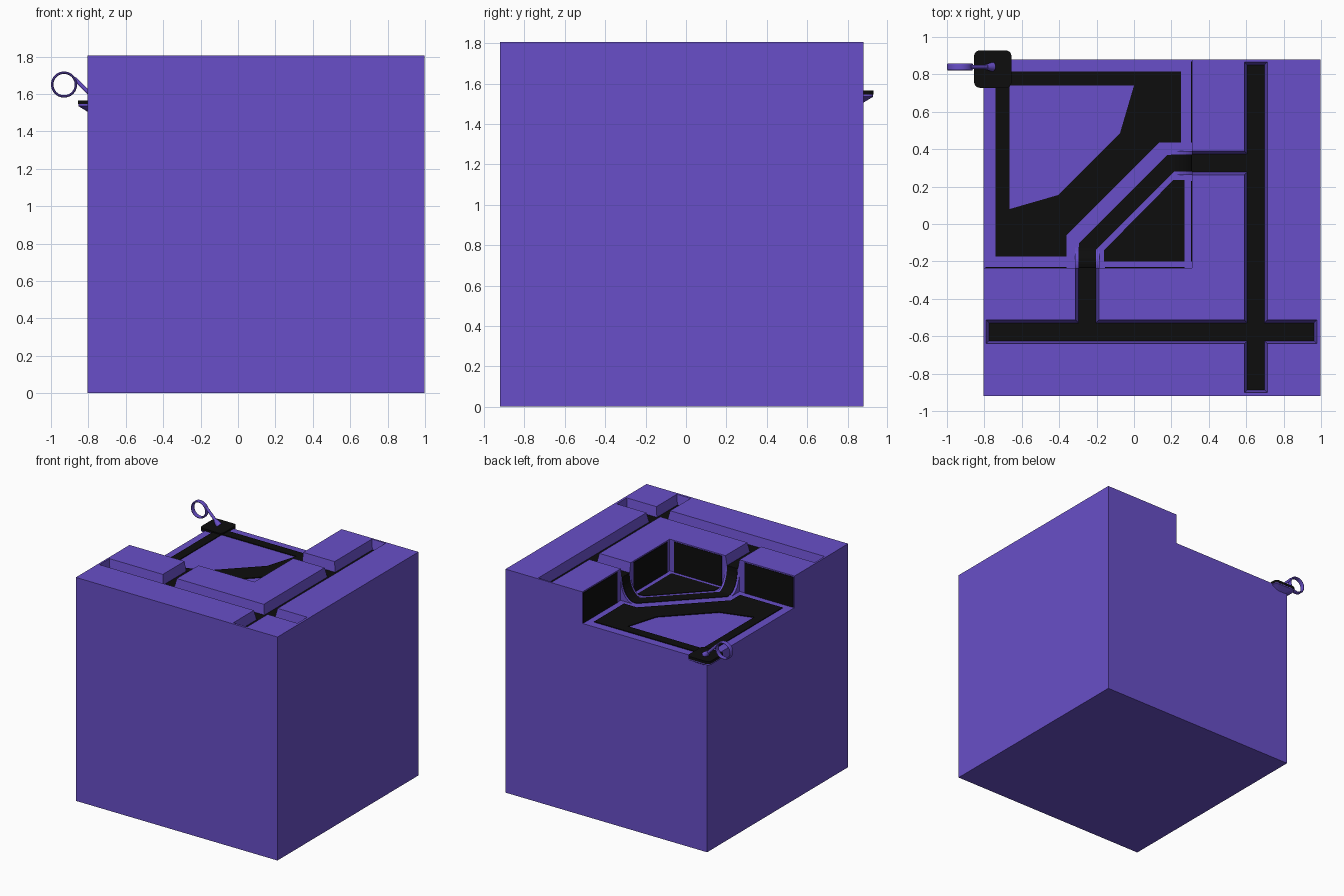
import bpy, bmesh, math
from mathutils import Vector

if "Cube" in bpy.data.objects:
    bpy.data.objects.remove(bpy.data.objects["Cube"])


def material(name, rgb):
    m = bpy.data.materials.new(name)
    m.diffuse_color = (*rgb, 1)
    m.use_nodes = True
    m.node_tree.nodes["Principled BSDF"].inputs["Base Color"].default_value = m.diffuse_color
    return m


PURPLE = material("purple", (0.14, 0.078, 0.58))
BLACK = material("black", (0.004, 0.004, 0.004))
TOP, FLOOR, BED = 1.805, 1.55, 1.725


def finish(name, bm, mat):
    bmesh.ops.recalc_face_normals(bm, faces=bm.faces)
    me = bpy.data.meshes.new(name)
    bm.to_mesh(me)
    bm.free()
    ob = bpy.data.objects.new(name, me)
    ob.data.materials.append(mat)
    bpy.context.collection.objects.link(ob)
    return ob


def loft(name, rings, mat):
    """Closed solid through rings with equal point counts."""
    bm = bmesh.new()
    loops = [[bm.verts.new(p) for p in r] for r in rings]
    n = len(loops[0])
    for a, b in zip(loops, loops[1:]):
        for i in range(n):
            j = (i + 1) % n
            bm.faces.new((a[i], a[j], b[j], b[i]))
    bm.faces.new(loops[0])
    bm.faces.new(loops[-1])
    return finish(name, bm, mat)


def prism(name, pts, z0, z1, mat):
    return loft(name, [[(x, y, z) for x, y in pts] for z in (z0, z1)], mat)


def rect(x0, x1, y0, y1):
    return [(x0, y0), (x1, y0), (x1, y1), (x0, y1)]


def box(name, x0, x1, y0, y1, z0, z1, mat):
    return prism(name, rect(x0, x1, y0, y1), z0, z1, mat)


# Main block with the corner notch, profile in plan
box("base", -0.805, 0.997, -0.92, 0.88, 0, FLOOR, PURPLE)
upper = prism("upper_step", [(-0.805, -0.92), (0.997, -0.92), (0.997, 0.88), (0.31, 0.88),
                             (0.31, -0.235), (-0.805, -0.235)], FLOOR, TOP, PURPLE)

# Trenches with sloped sides and black beds
trenches = [(0.59, 0.713, -0.902, 0.866), (-0.79, 0.978, -0.64, -0.513),
            (0.15, 0.65, 0.263, 0.39), (-0.313, -0.188, -0.575, -0.1)]
for i, (x0, x1, y0, y1) in enumerate(trenches):
    e, s = 0.005, 0.015
    cut = loft(f"trench_cutter_{i}", [
        [(x, y, BED) for x, y in rect(x0 + s, x1 - s, y0 + s, y1 - s)],
        [(x, y, TOP + 0.027) for x, y in rect(x0 - e, x1 + e, y0 - e, y1 + e)]], PURPLE)
    cut.hide_render = True
    cut.hide_viewport = False
    cut.display_type = 'WIRE'
    m = upper.modifiers.new("trench", 'BOOLEAN')
    m.operation, m.solver, m.object = 'DIFFERENCE', 'EXACT', cut
    bx0 = 0.31 if i == 2 else x0 + s
    by1 = -0.235 if i == 3 else y1 - s
    box(f"trench_bed_{i}", bx0, x1 - s, y0 + s, by1, BED - 0.005, BED + 0.003 + i * 0.0004, BLACK)

# Apply the cuts and remove the cutters
dg = bpy.context.evaluated_depsgraph_get()
upper.data = bpy.data.meshes.new_from_object(upper.evaluated_get(dg))
upper.modifiers.clear()
for ob in [o for o in bpy.data.objects if o.name.startswith("trench_cutter")]:
    bpy.data.objects.remove(ob)

# Floor panels: framed field, triangle and diagonal path
up = FLOOR + 0.004
outer = [(-0.74, 0.815), (0.25, 0.815), (0.25, 0.435), (0.135, 0.435),
         (-0.36, -0.06), (-0.36, -0.175), (-0.74, -0.175)]
inner = [(-0.665, 0.74), (0, 0.74), (0, 0.74), (-0.075, 0.485),
         (-0.405, 0.155), (-0.665, 0.08), (-0.665, 0.08)]
bm = bmesh.new()
a = [bm.verts.new((*p, up)) for p in outer]
b = [bm.verts.new((*p, up)) for p in inner]
for i in range(7):
    bm.faces.new((a[i], a[(i + 1) % 7], b[(i + 1) % 7], b[i]))
bmesh.ops.remove_doubles(bm, verts=bm.verts, dist=1e-4)
bm.normal_update()
frame = finish("framed_panel", bm, BLACK)
solid = frame.modifiers.new("thickness", 'SOLIDIFY')
solid.thickness, solid.offset = 0.006, 0
prism("triangle_panel", [(0.27, 0.235), (0.21, 0.235), (-0.16, -0.14), (-0.16, -0.2),
                         (0.27, -0.2)], FLOOR - 0.005, up, BLACK)
prism("diagonal_path", [(-0.295, -0.235), (-0.205, -0.235), (-0.205, -0.14), (0.215, 0.28),
                        (0.31, 0.28), (0.31, 0.37), (0.18, 0.37), (-0.295, -0.105)],
      FLOOR - 0.005, up, BLACK)

# Black wall panels either side of each chute
for i, (lo, hi) in enumerate([(0.435, 0.87), (-0.2, 0.23)]):
    box(f"side_wall_panel_{i}", 0.306, 0.315, lo, hi, FLOOR, TOP - 0.01, BLACK)
for i, (lo, hi) in enumerate([(-0.795, -0.36), (-0.155, 0.27)]):
    box(f"front_wall_panel_{i}", lo, hi, -0.24, -0.231, FLOOR, TOP - 0.01, BLACK)


# Curved chutes from trench bed down to the floor
def chute(name, place, half, lift, mat):
    h, d = BED - FLOOR, 0.11
    prof = [(0, FLOOR - 0.005)]
    for k in range(9):
        t = k / 8 * math.pi / 2
        prof.append((d * (1 - math.sin(t)) + lift, FLOOR + h * (1 - math.cos(t)) + lift))
    prof.append((0, BED + lift))
    loft(name, [[place(u, s, z) for u, z in prof] for s in (-half, half)], mat)


for nm, place in (("side", lambda u, s, z: (0.311 - u, 0.326 + s, z)),
                  ("front", lambda u, s, z: (-0.25 + s, -0.236 + u, z))):
    chute(nm + "_chute", place, 0.065, 0, PURPLE)
    chute(nm + "_chute_path", place, 0.046, 0.003, BLACK)


# Corner plate with tapered underside
def rounded(cx, cy, h, r):
    pts = []
    for q in range(4):
        for k in range(5):
            t = math.pi / 2 * (q + k / 4)
            sx, sy = ((1, 1), (-1, 1), (-1, -1), (1, -1))[q]
            pts.append((cx + sx * (h - r) + r * math.cos(t), cy + sy * (h - r) + r * math.sin(t)))
    return pts


loft("corner_plate", [[(x, y, z) for x, y in rounded(-0.755, 0.828, h, 0.03)]
                      for h, z in ((0.05, 1.505), (0.099, 1.535), (0.099, 1.563))], PURPLE)
prism("corner_plate_top", rounded(-0.755, 0.828, 0.1, 0.03), 1.545, 1.566, BLACK)

# Flat ring
N = 40
bm = bmesh.new()
sect = [(0.07, -0.012), (0.07, 0.012), (0.066, 0.018), (0.061, 0.018),
        (0.057, 0.012), (0.057, -0.012), (0.061, -0.018), (0.066, -0.018)]
rings = [[bm.verts.new((-0.93 + r * math.cos(2 * math.pi * i / N), 0.84 + y,
                        1.65 + r * math.sin(2 * math.pi * i / N))) for r, y in sect]
         for i in range(N)]
for i in range(N):
    p, q = rings[i], rings[(i + 1) % N]
    for k in range(8):
        bm.faces.new((p[k], p[(k + 1) % 8], q[(k + 1) % 8], q[k]))
ring = finish("ring", bm, PURPLE)


# Slanted stem and its foot
def rod(name, p, q, r0, r1):
    p, q = Vector(p), Vector(q)
    rot = (q - p).to_track_quat('Z', 'Y')
    return loft(name, [[c + rot @ Vector((r * math.cos(t), r * math.sin(t), 0))
                        for t in [2 * math.pi * k / 16 for k in range(16)]]
                       for c, r in ((p, r0), (q, r1))], PURPLE)


stem = rod("stem", (-0.875, 0.84, 1.683), (-0.765, 0.84, 1.573), 0.011, 0.011)
foot = rod("stem_foot", (-0.79, 0.84, 1.598), (-0.757, 0.84, 1.565), 0.015, 0.025)
for ob in (ring, stem, foot):
    bpy.context.view_layer.objects.active = ob
    bpy.ops.object.select_all(action='DESELECT')
    ob.select_set(True)
    bpy.ops.object.shade_smooth_by_angle()
